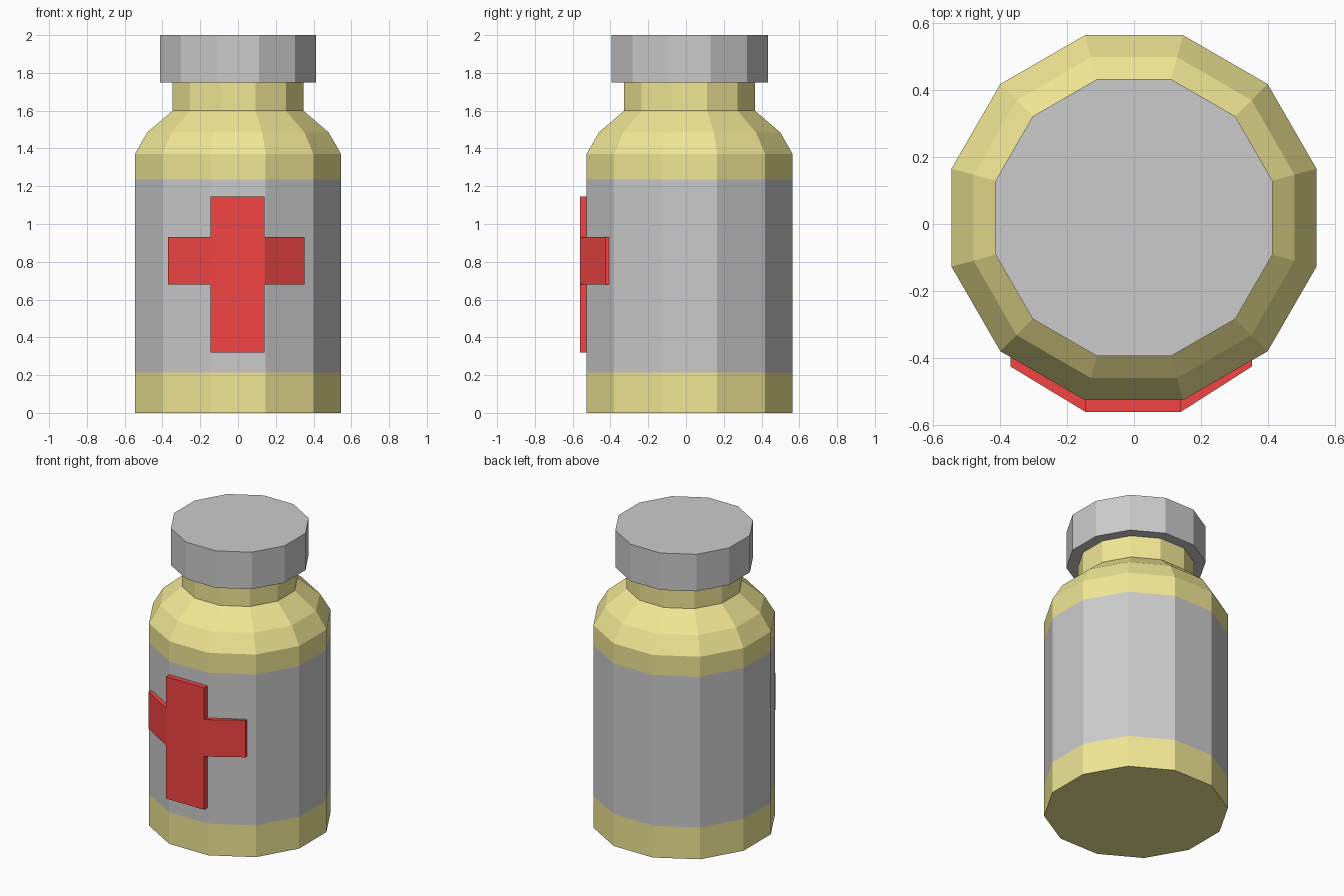
import bpy, bmesh, math

if "Cube" in bpy.data.objects:
    bpy.data.objects.remove(bpy.data.objects["Cube"])

SIDES = 12
CENTRE_Y = 0.019


def material(name, rgb):
    m = bpy.data.materials.new(name)
    m.diffuse_color = (*rgb, 1)
    m.use_nodes = True
    m.node_tree.nodes["Principled BSDF"].inputs["Base Color"].default_value = m.diffuse_color
    return m


def finish(bm, name, mats=()):
    bmesh.ops.recalc_face_normals(bm, faces=bm.faces[:])
    me = bpy.data.meshes.new(name)
    bm.to_mesh(me)
    bm.free()
    for m in mats:
        me.materials.append(m)
    ob = bpy.data.objects.new(name, me)
    bpy.context.collection.objects.link(ob)
    return ob


def lathe(name, profile, mats=(), bands=None):
    """Closed faceted solid; profile = (flat-to-centre distance, z), bands = slot per ring."""
    bm = bmesh.new()
    rings = []
    for apothem, z in profile:
        r = apothem / math.cos(math.pi / SIDES)
        angles = [2 * math.pi * (k + 0.5) / SIDES for k in range(SIDES)]
        rings.append([bm.verts.new((r * math.cos(a), CENTRE_Y + r * math.sin(a), z)) for a in angles])
    for i, (lo, hi) in enumerate(zip(rings, rings[1:])):
        for k in range(SIDES):
            n = (k + 1) % SIDES
            f = bm.faces.new((lo[k], lo[n], hi[n], hi[k]))
            f.material_index = bands[i] if bands else 0
    bm.faces.new(rings[0])
    bm.faces.new(rings[-1])
    return finish(bm, name, mats)


yellow = material("yellow", (0.88, 0.80, 0.30))
grey = material("label_grey", (0.8, 0.8, 0.8))
red = material("red", (0.9, 0.06, 0.06))

# Bottle with flush label band, sloping shoulder and neck
lathe("bottle",
      [(0.546, 0), (0.546, 0.215), (0.546, 1.235), (0.546, 1.37),
       (0.48, 1.485), (0.346, 1.6), (0.346, 1.76)],
      (yellow, grey), (0, 1, 0, 0, 0, 0))

# Cap
lathe("cap", [(0.414, 1.75), (0.414, 2.0)])

# Raised cross wrapped over three front facets
columns = [(-0.37, -0.426), (-0.145, -0.562), (0.14, -0.562), (0.353, -0.426)]
rows = [0.32, 0.68, 0.93, 1.145]
bm = bmesh.new()
for i in range(3):
    for j in range(3):
        if i == 1 or j == 1:
            (x0, y0), (x1, y1) = columns[i], columns[i + 1]
            z0, z1 = rows[j], rows[j + 1]
            bm.faces.new([bm.verts.new(c) for c in
                          ((x0, y0, z0), (x1, y1, z0), (x1, y1, z1), (x0, y0, z1))])
bmesh.ops.remove_doubles(bm, verts=bm.verts[:], dist=1e-4)
out = bmesh.ops.extrude_face_region(bm, geom=bm.faces[:], use_keep_orig=True)
back = [g for g in out["geom"] if isinstance(g, bmesh.types.BMVert)]
bmesh.ops.translate(bm, verts=back, vec=(0, 0.04, 0))
finish(bm, "cross", (red,))
